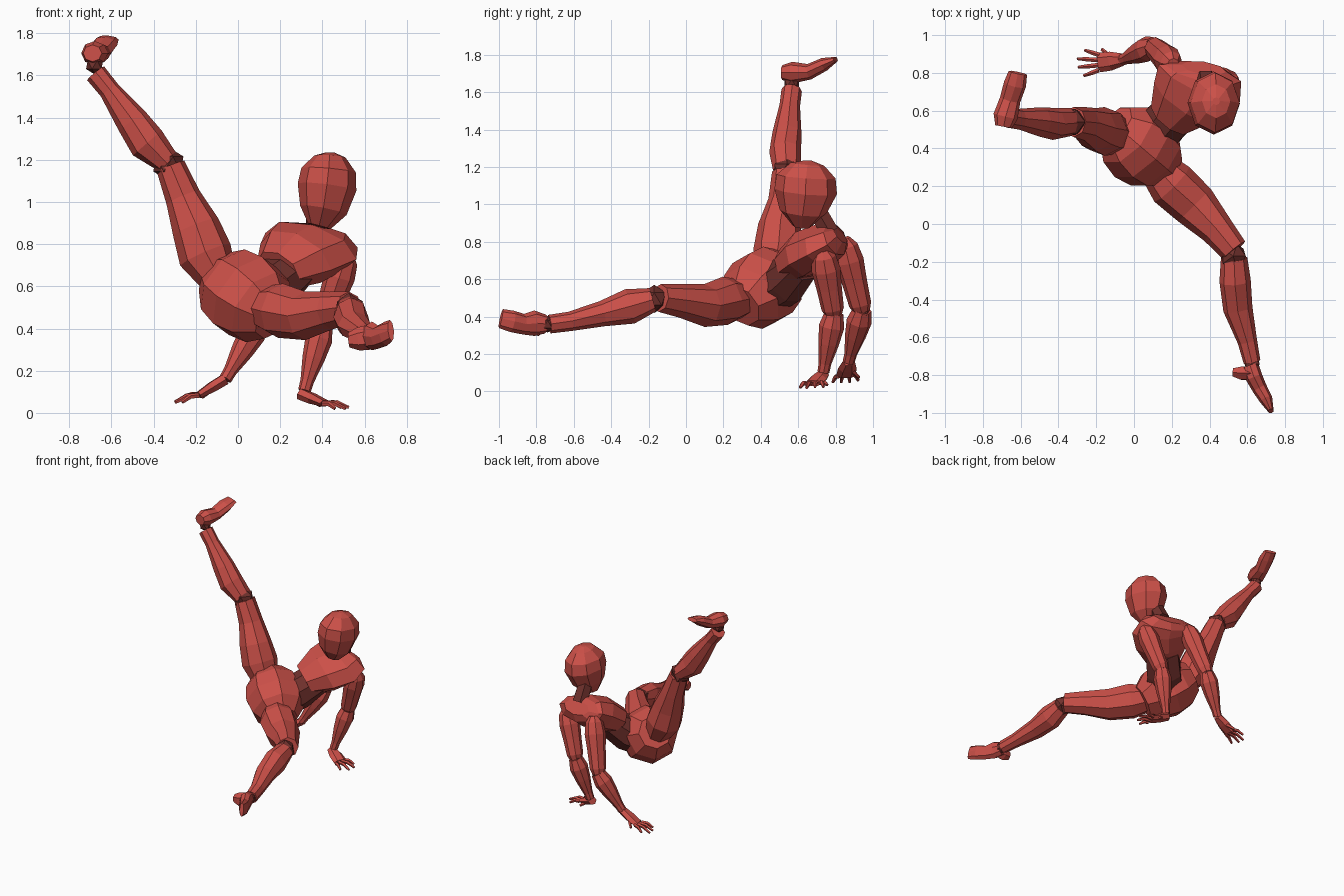
import bpy, bmesh, math
from mathutils import Vector


def material(name, rgb):
    m = bpy.data.materials.new(name)
    m.diffuse_color = (*rgb, 1)
    return m


RED = material("red_shell", (0.6, 0.08, 0.065))
DARK = material("dark_joint", (0.16, 0.03, 0.025))


def loft(name, rings, hint, n=8, mat=RED):
    """Faceted tube through rings (x, y, z, half width along hint, half depth)."""
    pts = [Vector(r[:3]) for r in rings]
    bm = bmesh.new()
    loops = []
    for i, r in enumerate(rings):
        t = (pts[min(i + 1, len(pts) - 1)] - pts[max(i - 1, 0)]).normalized()
        u = Vector(hint)
        u = (u - t * u.dot(t)).normalized()
        v = t.cross(u)
        loops.append([bm.verts.new(pts[i]
                      + u * r[3] * math.cos(2 * math.pi * k / n)
                      + v * r[4] * math.sin(2 * math.pi * k / n)) for k in range(n)])
    for a, b in zip(loops, loops[1:]):
        for k in range(n):
            bm.faces.new((a[k], a[(k + 1) % n], b[(k + 1) % n], b[k]))
    bm.faces.new(loops[0][::-1])
    bm.faces.new(loops[-1])
    bmesh.ops.recalc_face_normals(bm, faces=bm.faces)
    me = bpy.data.meshes.new(name)
    bm.to_mesh(me)
    bm.free()
    me.materials.append(mat)
    ob = bpy.data.objects.new(name, me)
    bpy.context.collection.objects.link(ob)
    return ob


def joint(name, c, r):
    bpy.ops.mesh.primitive_ico_sphere_add(subdivisions=1, radius=r, location=c)
    ob = bpy.context.object
    ob.name = name
    ob.data.materials.append(DARK)


SHOULDERS = (0.87, -0.41, -0.26)   # line across the shoulders
HIPS = Vector((0.67, -0.57, -0.49))  # line across the hips

# Head and neck
loft("head", [(.385, .62, .885, .055, .05), (.405, .625, .96, .112, .125),
              (.422, .64, 1.07, .14, .168), (.43, .642, 1.15, .13, .158),
              (.435, .65, 1.215, .075, .09), (.435, .65, 1.235, .02, .02)], (1, 0, 0))
loft("neck", [(.38, .77, .85, .06, .055), (.38, .70, .97, .055, .055)], (1, 0, 0), 6, DARK)

# Torso
loft("chest", [(.19, .555, .675, .125, .10), (.275, .65, .74, .205, .13),
               (.345, .745, .79, .245, .115), (.365, .80, .815, .21, .095),
               (.37, .825, .835, .12, .055)], SHOULDERS)
loft("waist", [(.06, .43, .54, .15, .14), (.16, .53, .59, .13, .13),
               (.25, .62, .68, .13, .10)], SHOULDERS, 8, DARK)
hip = Vector((.035, .41, .555))
loft("pelvis", [(*(hip + HIPS * t), r, r) for t, r in
                ((-.2, .12), (-.11, .19), (0, .212), (.11, .19), (.2, .12))], (0, 0, 1))

# Raised leg
loft("right_thigh", [(-.09, .47, .63, .09, .10), (-.155, .49, .75, .13, .13),
                     (-.20, .50, .88, .115, .115), (-.26, .53, 1.02, .085, .09),
                     (-.32, .54, 1.17, .07, .08)], (1, 0, 0))
joint("right_knee", (-.33, .54, 1.18), .08)
loft("right_shin", [(-.335, .54, 1.19, .06, .075), (-.43, .53, 1.28, .09, .085),
                    (-.50, .54, 1.38, .078, .078), (-.61, .555, 1.53, .05, .055),
                    (-.675, .565, 1.61, .052, .055)], (1, 0, 0))
joint("right_ankle", (-.68, .565, 1.65), .045)
loft("right_foot", [(-.69, .515, 1.705, .045, .04), (-.68, .57, 1.705, .065, .058),
                    (-.655, .66, 1.71, .055, .042), (-.63, .74, 1.75, .06, .036),
                    (-.615, .80, 1.775, .05, .015)], (1, 0, 0))

# Forward leg
loft("left_thigh", [(.12, .30, .50, .10, .10), (.20, .21, .485, .13, .13),
                    (.32, .10, .46, .122, .115), (.44, -.03, .485, .09, .09),
                    (.53, -.14, .50, .075, .075)], (.76, .64, 0))
joint("left_knee", (.525, -.17, .495), .075)
loft("left_shin", [(.53, -.18, .49, .07, .065), (.535, -.30, .455, .083, .095),
                   (.55, -.45, .415, .078, .068), (.60, -.62, .375, .052, .052),
                   (.625, -.73, .36, .045, .05)], (1, 0, 0))
joint("left_ankle", (.625, -.74, .36), .045)
loft("left_foot", [(.615, -.75, .36, .05, .045), (.635, -.81, .365, .068, .045),
                   (.665, -.87, .36, .055, .04), (.70, -.93, .375, .058, .035),
                   (.725, -.99, .39, .052, .015)], (0, 0, 1))
loft("left_heel", [(.63, -.79, .36, .06, .04), (.57, -.79, .35, .055, .04),
                   (.525, -.785, .345, .035, .025)], (0, 0, 1), 6)

# Arms: shoulder, elbow, wrist
arms = {"left": ((.51, .735, .73), (.40, .79, .41), (.315, .735, .105)),
        "right": ((.20, .85, .79), (.10, .94, .43), (-.06, .87, .16))}
for side, joints in arms.items():
    s, e, w = map(Vector, joints)
    limb = lambda a, b, prof: [(*a.lerp(b, t), r, r * .95) for t, r in prof]
    loft(side + "_upper_arm", limb(s, e, ((-.08, .035), (.03, .065), (.25, .078), (.55, .068),
                                         (.9, .06), (1, .045))), (0, 1, 0))
    joint(side + "_elbow", e, .048)
    loft(side + "_forearm", limb(e, w, ((-.03, .05), (.2, .068), (.5, .056),
                                       (.85, .034), (1, .032))), (0, 1, 0))

# Hands: palm and fingers; numbers are wrist, knuckle centre, fingertips
hands = {"left": ((.295, .735, .09), (.41, .68, .045),
                  ((.49, .735, .025), (.525, .69, .025), (.51, .645, .02), (.46, .61, .02)),
                  (.39, .755, .035)),
         "right": ((-.06, .87, .16), (-.185, .855, .085),
                   ((-.26, .92, .06), (-.30, .875, .05), (-.295, .83, .05), (-.265, .785, .05)),
                   (-.17, .925, .075))}
for side, (w, k, tips, thumb) in hands.items():
    w, k = Vector(w), Vector(k)
    across = Vector((-(k - w).y, (k - w).x, 0)).normalized()
    loft(side + "_palm", [(*w, .033, .03), (*w.lerp(k, .5), .05, .028),
                          (*k, .052, .018)], across, 6)
    spread = (Vector(tips[0]) - Vector(tips[-1])).normalized()
    for i, tip in enumerate(tips):
        base, tip = k + spread * (.04 - .027 * i), Vector(tip)
        mid = base.lerp(tip, .5) + Vector((0, 0, .012))
        loft(f"{side}_finger_{i + 1}", [(*base, .013, .013), (*mid, .013, .012),
                                        (*tip, .008, .008)], (0, 0, 1), 5)
    loft(side + "_thumb", [(*w.lerp(k, .35), .018, .016), (*thumb, .009, .009)], (0, 0, 1), 5)
